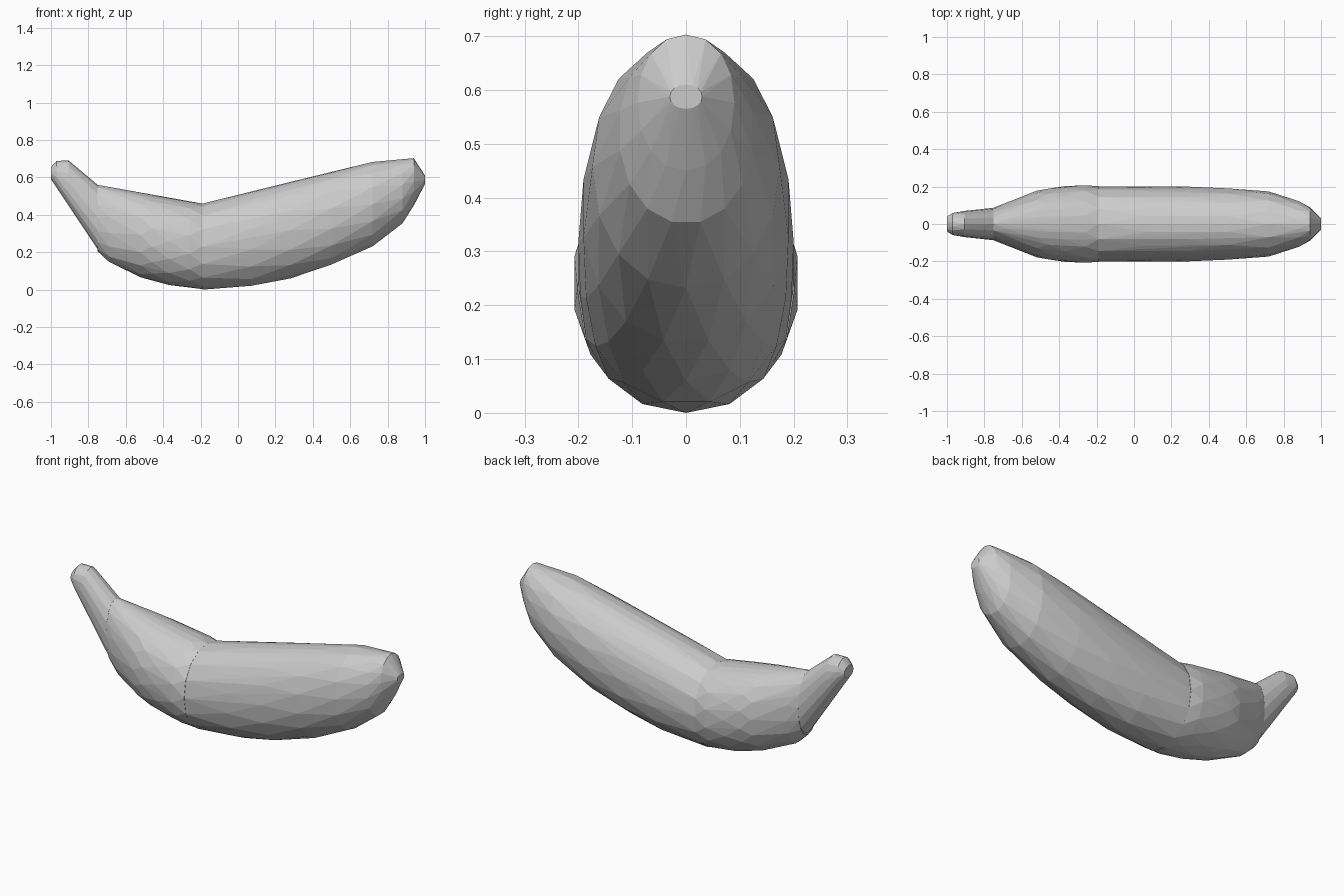
import bpy
import bmesh
from math import sin, cos, pi, copysign

if "Cube" in bpy.data.objects:
    bpy.data.objects.remove(bpy.data.objects["Cube"])

SIDES = 16


def hull_part(name, sections, power=0.94):
    """Faceted convex piece wrapped around upright oval sections:
    (x, bottom z, top z, half width)."""
    bm = bmesh.new()
    last = len(sections) - 1
    for i, (x, lo, hi, w) in enumerate(sections):
        # stagger inner rings for triangular facets
        turn = 0.5 if 0 < i < last and i % 2 else 0.0
        for k in range(SIDES):
            a = 2 * pi * (k + turn) / SIDES
            c = copysign(abs(cos(a)) ** power, cos(a))
            s = copysign(abs(sin(a)) ** power, sin(a))
            bm.verts.new((x, w * c, (lo + hi) / 2 + (hi - lo) / 2 * s))
    res = bmesh.ops.convex_hull(bm, input=bm.verts[:])
    junk = {g for g in res["geom_interior"] + res["geom_unused"]
            if isinstance(g, bmesh.types.BMVert)}
    bmesh.ops.delete(bm, geom=list(junk), context='VERTS')
    bmesh.ops.recalc_face_normals(bm, faces=bm.faces[:])
    mesh = bpy.data.meshes.new(name)
    bm.to_mesh(mesh)
    bm.free()
    obj = bpy.data.objects.new(name, mesh)
    bpy.context.collection.objects.link(obj)
    return obj


# narrow stem
hull_part("stem", [
    (-1.00, 0.59, 0.655, 0.04),
    (-0.97, 0.545, 0.69, 0.06),
    (-0.905, 0.455, 0.69, 0.07),
    (-0.75, 0.215, 0.56, 0.087),
])

# bulging neck between stem and body
hull_part("neck", [
    (-0.75, 0.205, 0.56, 0.087),
    (-0.69, 0.145, 0.549, 0.113),
    (-0.52, 0.066, 0.519, 0.178),
    (-0.46, 0.050, 0.508, 0.192),
    (-0.37, 0.025, 0.492, 0.202),
    (-0.26, 0.010, 0.473, 0.211),
    (-0.19, 0.003, 0.460, 0.202),
])

# long curved body with blunt tip
hull_part("body", [
    (-0.19, 0.000, 0.460, 0.200),
    (0.07, 0.016, 0.524, 0.200),
    (0.28, 0.060, 0.576, 0.200),
    (0.50, 0.130, 0.630, 0.194),
    (0.72, 0.232, 0.683, 0.174),
    (0.88, 0.352, 0.697, 0.125),
    (0.94, 0.450, 0.703, 0.090),
    (1.00, 0.565, 0.610, 0.030),
])
